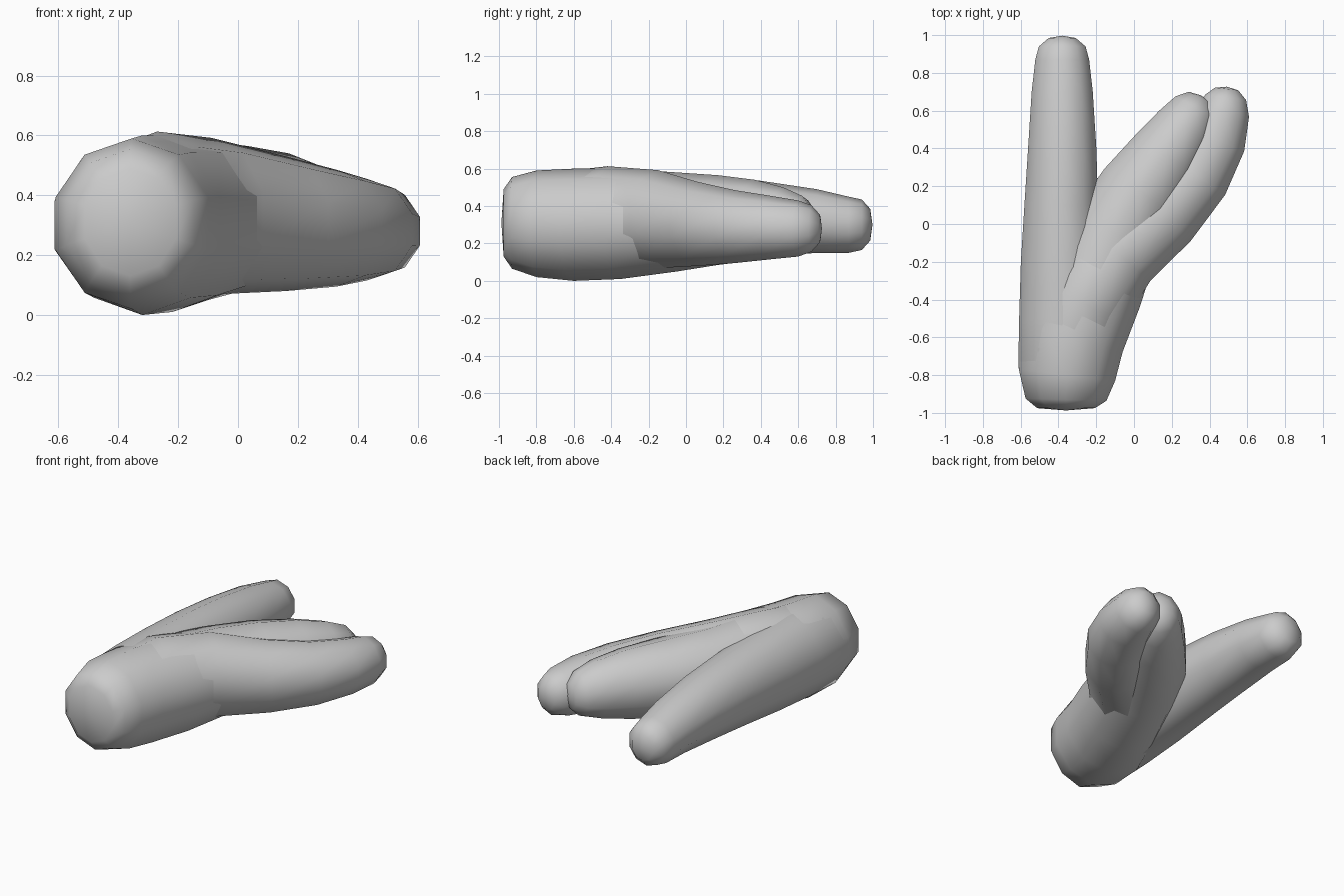
import bpy, bmesh, math
from mathutils import Vector

SIDES = 10


def finger(name, sections, turn=0.0):
    """Loft rings along a path; section = (x, y, z, half width, half height)."""
    bm = bmesh.new()
    pts = [Vector(s[:3]) for s in sections]
    rings = []
    for i, s in enumerate(sections):
        t = pts[min(i + 1, len(pts) - 1)] - pts[max(i - 1, 0)]
        t.z = 0
        t.normalize()
        side = Vector((t.y, -t.x, 0))
        ring = []
        for k in range(SIDES):
            a = 2 * math.pi * k / SIDES + turn
            ring.append(bm.verts.new(pts[i] + side * s[3] * math.cos(a)
                                     + Vector((0, 0, s[4] * math.sin(a)))))
        rings.append(ring)
    for r, q in zip(rings, rings[1:]):
        for k in range(SIDES):
            n = (k + 1) % SIDES
            bm.faces.new((r[k], r[n], q[n], q[k]))
    # slightly domed ends
    for ring, p, d in ((rings[0], pts[0], pts[0] - pts[1]),
                       (rings[-1], pts[-1], pts[-1] - pts[-2])):
        c = bm.verts.new(p + d.normalized() * 0.012)
        for k in range(SIDES):
            bm.faces.new((ring[k], ring[(k + 1) % SIDES], c))
    bmesh.ops.recalc_face_normals(bm, faces=bm.faces[:])
    for f in bm.faces:
        f.smooth = True
    me = bpy.data.meshes.new(name)
    bm.to_mesh(me)
    bm.free()
    ob = bpy.data.objects.new(name, me)
    bpy.context.collection.objects.link(ob)
    return ob


# straight finger along the left side
finger("straight_finger", [
    (-0.37, -0.97, 0.30, 0.15, 0.16),
    (-0.37, -0.90, 0.30, 0.22, 0.23),
    (-0.37, -0.75, 0.30, 0.255, 0.265),
    (-0.38, -0.50, 0.31, 0.24, 0.265),
    (-0.385, -0.20, 0.32, 0.225, 0.25),
    (-0.385, 0.10, 0.33, 0.205, 0.23),
    (-0.38, 0.40, 0.33, 0.19, 0.205),
    (-0.38, 0.70, 0.32, 0.17, 0.17),
    (-0.38, 0.87, 0.30, 0.15, 0.15),
    (-0.38, 0.94, 0.30, 0.13, 0.135),
    (-0.38, 0.985, 0.30, 0.075, 0.085),
], math.pi / 10)

# thick middle finger with the rounded front end
finger("middle_finger", [
    (-0.36, -0.975, 0.31, 0.16, 0.18),
    (-0.36, -0.93, 0.31, 0.225, 0.245),
    (-0.355, -0.80, 0.305, 0.27, 0.285),
    (-0.32, -0.60, 0.30, 0.285, 0.30),
    (-0.22, -0.35, 0.305, 0.28, 0.295),
    (-0.10, -0.05, 0.315, 0.26, 0.265),
    (0.03, 0.17, 0.325, 0.235, 0.24),
    (0.17, 0.37, 0.325, 0.20, 0.215),
    (0.27, 0.52, 0.32, 0.165, 0.18),
    (0.325, 0.62, 0.315, 0.125, 0.14),
    (0.35, 0.67, 0.31, 0.07, 0.08),
], math.pi / 10)

# curved finger lying over the right side
finger("curved_finger", [
    (-0.37, -0.96, 0.30, 0.13, 0.14),
    (-0.37, -0.90, 0.305, 0.20, 0.21),
    (-0.36, -0.70, 0.325, 0.25, 0.255),
    (-0.27, -0.42, 0.345, 0.255, 0.268),
    (-0.09, -0.15, 0.33, 0.245, 0.262),
    (0.16, 0.06, 0.305, 0.215, 0.225),
    (0.33, 0.26, 0.29, 0.195, 0.195),
    (0.43, 0.45, 0.285, 0.175, 0.17),
    (0.475, 0.60, 0.28, 0.145, 0.15),
    (0.485, 0.67, 0.28, 0.115, 0.125),
    (0.49, 0.715, 0.28, 0.065, 0.075),
], math.pi / 10)
